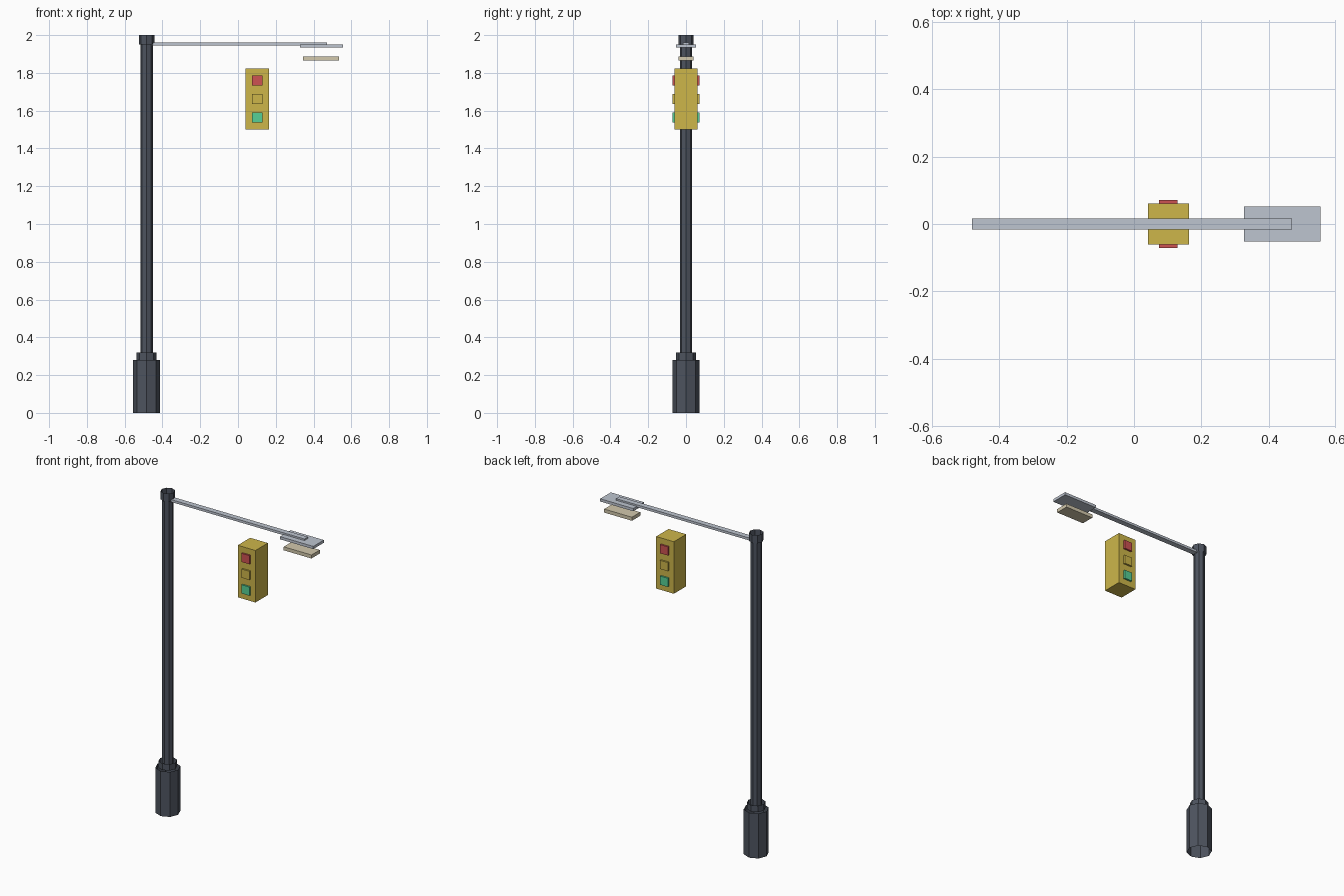
import bpy
import bmesh
from mathutils import Matrix, Vector

cube = bpy.data.objects.get("Cube")
if cube:
    bpy.data.objects.remove(cube, do_unlink=True)


def material(name, rgb):
    """Flat material from an 8-bit screen colour, converted to linear."""
    lin = [((c / 255 + 0.055) / 1.055) ** 2.4 for c in rgb] + [1.0]
    mat = bpy.data.materials.new(name)
    mat.use_nodes = True
    mat.diffuse_color = lin
    mat.node_tree.nodes["Principled BSDF"].inputs["Base Color"].default_value = lin
    return mat


dark_steel = material("dark steel", (78, 84, 95))
pale_steel = material("pale steel", (190, 197, 208))
cream = material("cream", (210, 200, 172))
yellow = material("signal yellow", (205, 182, 74))
red = material("signal red", (205, 82, 82))
green = material("signal green", (86, 208, 150))


def finish(name, bm, mat):
    mesh = bpy.data.meshes.new(name)
    bm.to_mesh(mesh)
    bm.free()
    mesh.materials.append(mat)
    obj = bpy.data.objects.new(name, mesh)
    bpy.context.collection.objects.link(obj)
    return obj


def box(name, low, high, mat):
    low, high = Vector(low), Vector(high)
    bm = bmesh.new()
    bmesh.ops.create_cube(bm, size=1, matrix=Matrix.Translation((low + high) / 2)
                          @ Matrix.Diagonal((*(high - low), 1)))
    return finish(name, bm, mat)


def tube(name, radius, bottom, top, mat):
    """Open-ended octagonal tube on the pole axis."""
    bm = bmesh.new()
    bmesh.ops.create_cone(bm, cap_ends=False, segments=8, radius1=radius,
                          radius2=radius, depth=top - bottom,
                          matrix=Matrix.Translation((POLE_X, 0, (bottom + top) / 2)))
    return finish(name, bm, mat)


# Pole, stacked from open octagonal tubes
POLE_X = -0.484
tube("pole_base", 0.0715, 0, 0.28, dark_steel)
tube("base_collar", 0.053, 0.28, 0.32, dark_steel)
tube("pole_shaft", 0.033, 0.30, 1.96, dark_steel)
tube("pole_cap", 0.041, 1.95, 2.0, dark_steel)

# Arm and street lamp
box("arm", (-0.482, -0.017, 1.946), (0.47, 0.017, 1.961), pale_steel)
box("lamp_housing", (0.327, -0.052, 1.934), (0.555, 0.052, 1.951), pale_steel)
box("lamp_panel", (0.344, -0.041, 1.866), (0.535, 0.041, 1.888), cream)

# Traffic signal with lights on the front and back
SIGNAL_X = 0.102
box("signal_housing", (SIGNAL_X - 0.061, -0.061, 1.5),
    (SIGNAL_X + 0.061, 0.061, 1.824), yellow)
half = 0.027
for side, y in (("front", -0.066), ("back", 0.066)):
    for label, z, mat in (("stop", 1.76), ("caution", 1.662), ("go", 1.564)) and (
            ("stop", 1.76, red), ("caution", 1.662, yellow), ("go", 1.564, green)):
        box(f"{label}_light_{side}", (SIGNAL_X - half, y - 0.006, z - half),
            (SIGNAL_X + half, y + 0.006, z + half), mat)
